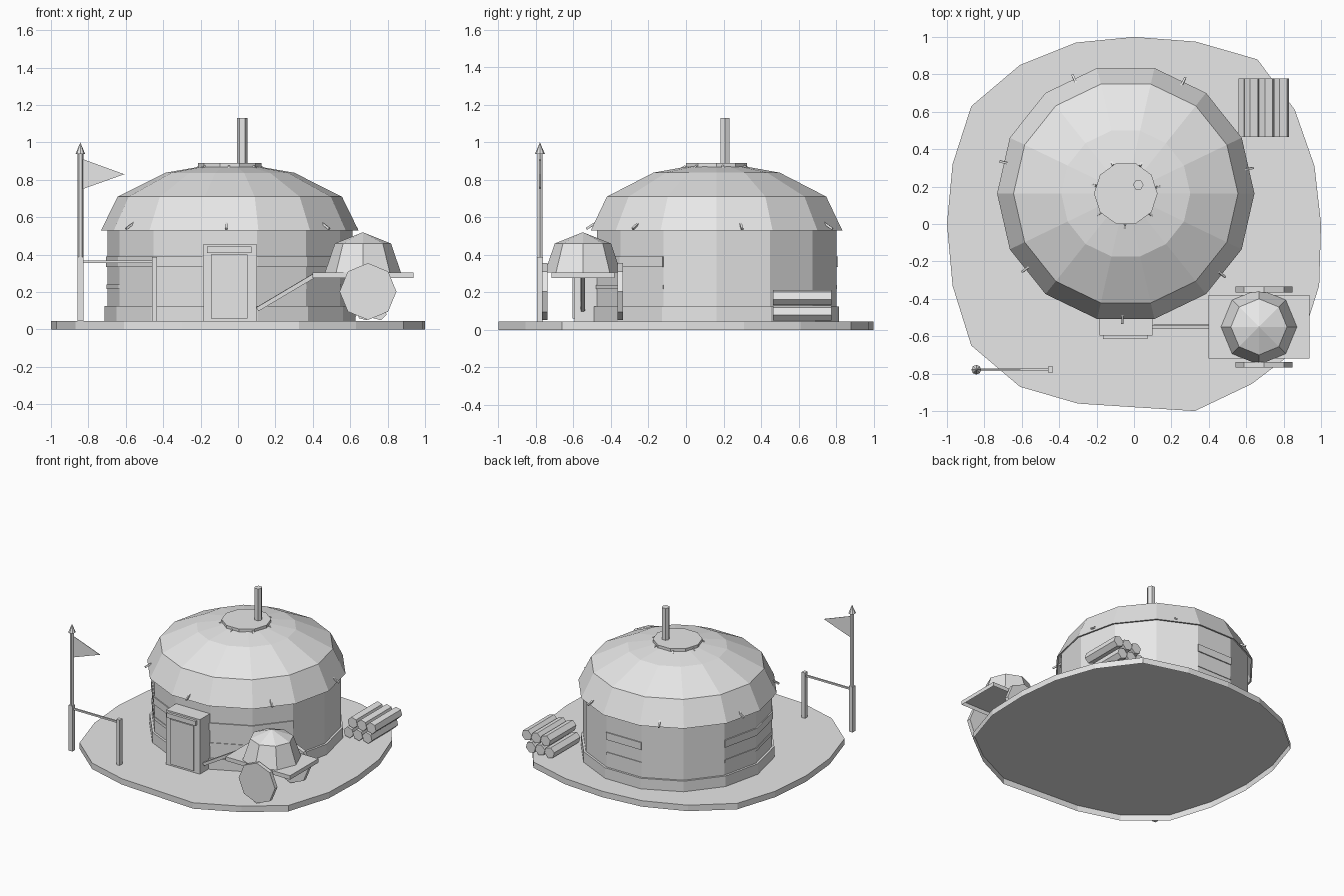
import bpy, bmesh, math
from mathutils import Vector

if "Cube" in bpy.data.objects:
    bpy.data.objects.remove(bpy.data.objects["Cube"])

mat = bpy.data.materials.new("light grey")
mat.diffuse_color = (0.8, 0.8, 0.8, 1)
mat.use_nodes = True
mat.node_tree.nodes["Principled BSDF"].inputs["Base Color"].default_value = mat.diffuse_color

CX, CY = -0.044, 0.163          # tent centre
STEP = 2 * math.pi / 14


def finish(name, bm):
    me = bpy.data.meshes.new(name)
    bm.to_mesh(me)
    bm.free()
    me.materials.append(mat)
    ob = bpy.data.objects.new(name, me)
    bpy.context.collection.objects.link(ob)
    return ob


def lathe(name, cx, cy, profile, n, bottom=True, top=True):
    """Stack of n-sided rings, (radius, z); radius 0 makes a point."""
    bm = bmesh.new()
    rings = []
    for r, z in profile:
        if r == 0:
            rings.append([bm.verts.new((cx, cy, z))])
        else:
            rings.append([bm.verts.new((cx + r * math.cos(2 * math.pi * i / n),
                                        cy + r * math.sin(2 * math.pi * i / n), z)) for i in range(n)])
    for a, b in zip(rings, rings[1:]):
        for i in range(n):
            j = (i + 1) % n
            if len(b) == 1:
                bm.faces.new((a[i], a[j], b[0]))
            else:
                bm.faces.new((a[i], a[j], b[j], b[i]))
    if bottom:
        bm.faces.new(rings[0][::-1])
    if top and len(rings[-1]) > 1:
        bm.faces.new(rings[-1])
    return finish(name, bm)


def prism(name, pts, offset, closed=True):
    """Extrude a planar polygon by an offset; the start face may stay open."""
    bm = bmesh.new()
    a = [bm.verts.new(p) for p in pts]
    b = [bm.verts.new(Vector(p) + Vector(offset)) for p in pts]
    start = bm.faces.new(a[::-1])
    bm.faces.new(b)
    for i in range(len(a)):
        j = (i + 1) % len(a)
        bm.faces.new((a[i], a[j], b[j], b[i]))
    bmesh.ops.recalc_face_normals(bm, faces=bm.faces)
    if not closed:
        bmesh.ops.delete(bm, geom=[start], context='FACES_ONLY')
    return finish(name, bm)


def box(name, x0, x1, y0, y1, z0, z1, closed=True):
    return prism(name, [(x0, y0, z0), (x1, y0, z0), (x1, y1, z0), (x0, y1, z0)], (0, 0, z1 - z0), closed)


def rod(name, p, q, r, n):
    """n-sided rod between two points."""
    p, q = Vector(p), Vector(q)
    d = (q - p).normalized()
    u = d.orthogonal().normalized()
    v = d.cross(u)
    ang = [2 * math.pi * i / n for i in range(n)]
    return prism(name, [p + r * (u * math.cos(t) + v * math.sin(t)) for t in ang], q - p)


# Ground slab with a slightly irregular outline, hollow underneath
outline = [(1, 0), (0.965, 0.31), (0.86, 0.61), (0.66, 0.88), (0.33, 0.975), (0, 1), (-0.31, 0.97),
           (-0.61, 0.85), (-0.87, 0.63), (-0.97, 0.32), (-1, 0), (-0.97, -0.33), (-0.87, -0.65),
           (-0.61, -0.87), (-0.3, -0.96), (0.01, -0.98), (0.325, -1.0), (0.63, -0.855),
           (0.885, -0.66), (0.99, -0.33)]
prism("ground_slab", [(x, y, 0) for x, y in outline], (0, 0, 0.045), False)

# Tent wall running up into an open roof shell, base skirt and crown
lathe("tent_wall", CX, CY, [(0.655, 0.045), (0.655, 0.59)], 14, False, False)
lathe("wall_skirt", CX, CY, [(0.671, 0.045), (0.671, 0.125), (0.655, 0.125)], 14, False, False)
lathe("tent_roof", CX, CY, [(0.676, 0.53), (0.688, 0.53), (0.6, 0.71), (0.345, 0.838), (0.15, 0.872)],
      14, False, False)
lathe("roof_crown", CX, CY, [(0.17, 0.865), (0.17, 0.89)], 10)

# Wall bands, one thin plate per wall side, with plain stretches
for name, r, z0, z1 in (("upper_band", 0.663, 0.335, 0.39), ("lower_band", 0.66, 0.217, 0.24)):
    for k in range(14):
        if k in (13, 0, 1, 2, 4, 5):
            continue
        a, b = k * STEP, (k + 1) * STEP
        prism(f"{name}_{k}", [(CX + s * math.cos(t), CY + s * math.sin(t), z0)
                              for s, t in ((0.653, a), (r, a), (r, b), (0.653, b))], (0, 0, z1 - z0))

# Ropes under the roof, showing at the crown and the eave
for k in range(7):
    t = math.radians(-91.5) + k * 2 * math.pi / 7
    c, s = math.cos(t), math.sin(t)
    rod(f"roof_rope_{k}", (CX + 0.165 * c, CY + 0.165 * s, 0.873),
        (CX + 0.695 * c, CY + 0.695 * s, 0.538), 0.008, 4)

# Chimney
lathe("chimney", 0.023, 0.209, [(0.028, 0.86), (0.028, 1.13)], 6)

# Door
box("door_frame", -0.185, 0.098, -0.595, -0.46, 0.045, 0.457)
box("door_panel", -0.145, 0.05, -0.605, -0.59, 0.06, 0.4)
box("door_lintel", -0.166, 0.073, -0.614, -0.59, 0.41, 0.445)

# Hitching rail and flag pole
FX, FY = -0.843, -0.779
box("left_post", FX - 0.016, FX + 0.016, FY - 0.016, FY + 0.016, 0.045, 0.388)
box("right_post", -0.461, -0.433, FY - 0.016, FY + 0.016, 0.045, 0.388)
rod("rail", (FX, FY, 0.362), (-0.45, FY, 0.362), 0.009, 4)
lathe("flag_pole", FX, FY, [(0.016, 0.045), (0.016, 0.95)], 6)
lathe("pole_tip", FX, FY, [(0.026, 0.938), (0, 1.0)], 8)
prism("flag", [(FX + 0.01, FY - 0.002, 0.912), (FX + 0.01, FY - 0.002, 0.75),
               (-0.608, FY - 0.002, 0.83)], (0, 0.004, 0))

# Cart: hollow bed, shaft, two wheels and a small domed tent
box("cart_bed", 0.398, 0.938, -0.718, -0.38, 0.275, 0.305, False)
rod("cart_shaft", (0.103, -0.55, 0.108), (0.413, -0.55, 0.292), 0.016, 4)
for name, y in (("front_wheel", -0.768), ("back_wheel", -0.365)):
    prism(name, [(0.695 + 0.152 * math.cos(i * math.pi / 4), y, 0.203 + 0.152 * math.sin(i * math.pi / 4))
                 for i in range(8)], (0, 0.03, 0))
lathe("cart_tent", 0.668, -0.55, [(0.203, 0.305), (0.15, 0.46), (0, 0.52)], 8, False)

# Log pile: two staggered rows of three
for i in range(3):
    rod(f"lower_log_{i + 1}", (0.598 + 0.078 * i, 0.465, 0.09), (0.598 + 0.078 * i, 0.777, 0.09), 0.042, 6)
    rod(f"upper_log_{i + 1}", (0.632 + 0.078 * i, 0.465, 0.172), (0.632 + 0.078 * i, 0.777, 0.172), 0.042, 6)
